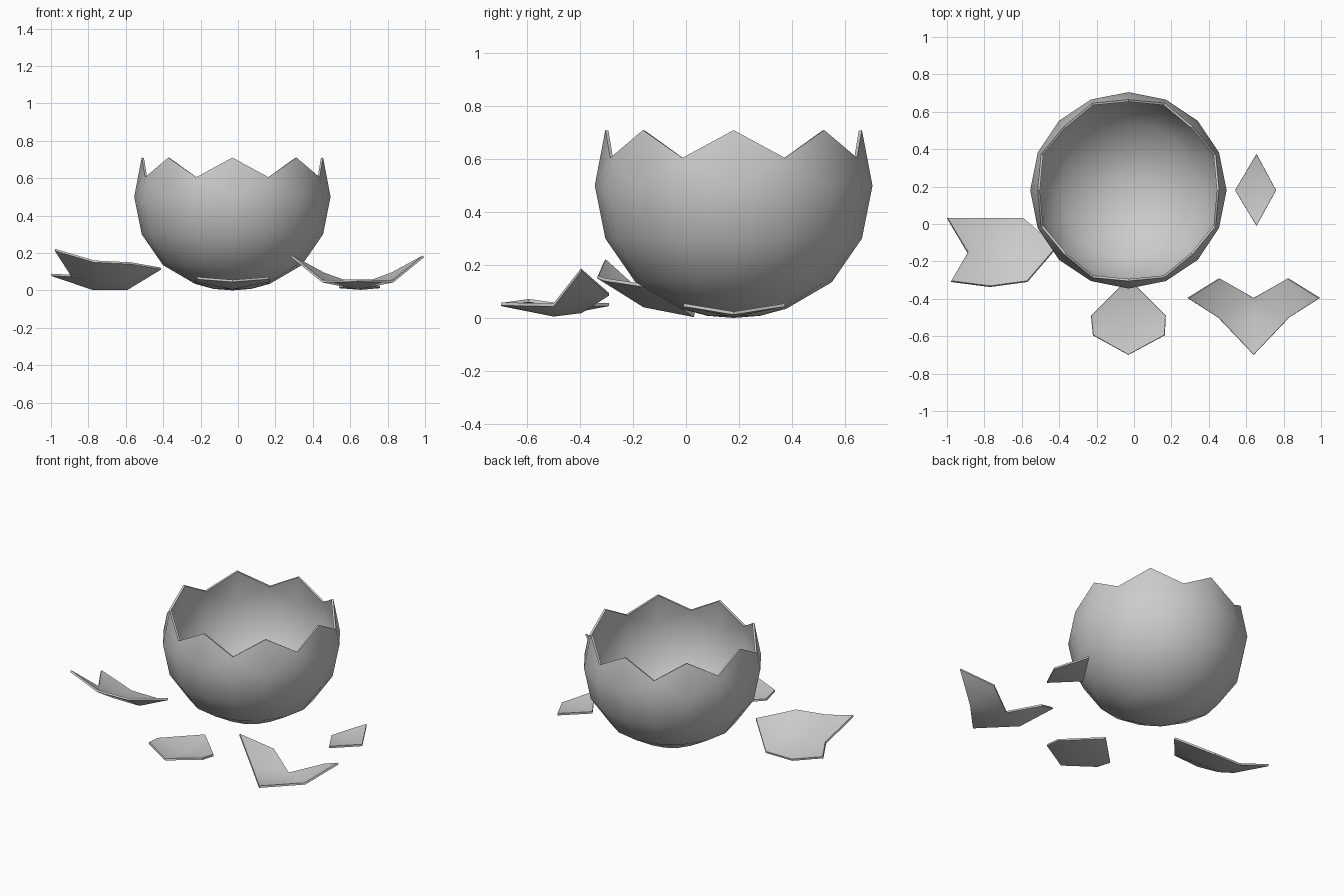
import bpy
import math

if "Cube" in bpy.data.objects:
    bpy.data.objects.remove(bpy.data.objects["Cube"])


def add_shell(name, verts, faces, offset, thickness=0.012):
    """Smooth mesh given thickness on its inner side."""
    mesh = bpy.data.meshes.new(name)
    mesh.from_pydata(verts, [], faces)
    mesh.update()
    ob = bpy.data.objects.new(name, mesh)
    bpy.context.collection.objects.link(ob)
    mod = ob.modifiers.new("thickness", 'SOLIDIFY')
    mod.thickness = thickness
    mod.offset = offset
    bpy.ops.object.select_all(action='DESELECT')
    ob.select_set(True)
    bpy.context.view_layer.objects.active = ob
    bpy.ops.object.modifier_apply(modifier=mod.name)
    bpy.ops.object.shade_smooth_by_angle(angle=math.radians(40))
    return ob


def fan(rim):
    """Triangles from vertex 0 around a rim of vertices 1..rim."""
    return [(0, i + 1, (i + 1) % rim + 1) for i in range(rim)]


# Broken round shell: 16-sided profile with eight points along the rim
N, CX, CY = 16, -0.03, 0.18
profile = [(0.10, 0.008), (0.20, 0.035), (0.371, 0.135), (0.485, 0.30), (0.525, 0.50)]
verts = [(CX, CY, 0)]
for r, z in profile:
    for i in range(N):
        a = 2 * math.pi * i / N
        verts.append((CX + r * math.cos(a), CY + r * math.sin(a), z))
for i in range(N):
    r, z = (0.505, 0.605) if i % 2 else (0.485, 0.71)
    a = 2 * math.pi * i / N
    verts.append((CX + r * math.cos(a), CY + r * math.sin(a), z))
faces = [(0, (i + 1) % N + 1, i + 1) for i in range(N)]
for k in range(len(profile)):
    for i in range(N):
        j = (i + 1) % N
        a, b = 1 + k * N, 1 + (k + 1) * N
        if k < len(profile) - 1:
            faces.append((a + i, a + j, b + j, b + i))
        elif i % 2:
            faces += [(a + i, a + j, b + i), (a + j, b + j, b + i)]
        else:
            faces += [(a + i, a + j, b + j), (a + i, b + j, b + i)]
add_shell("broken_shell", verts, faces, -1)

# Six-sided fragment in front
add_shell("front_fragment", [
    (-0.03, -0.50, 0.005), (-0.03, -0.29, 0.045), (-0.23, -0.49, 0.045),
    (-0.22, -0.595, 0.06), (-0.03, -0.70, 0.045), (0.165, -0.595, 0.06),
    (0.17, -0.49, 0.045)], fan(6), 1)

# Diamond fragment on the right
add_shell("diamond_fragment", [
    (0.655, 0.18, 0.003), (0.655, 0.375, 0.043), (0.54, 0.18, 0.012),
    (0.655, -0.01, 0.043), (0.76, 0.18, 0.012)], fan(4), 1)

# Winged fragment at front right, mirrored about its own centre line
half = [(0.19, -0.50, 0.043), (0.355, -0.395, 0.177), (0.185, -0.29, 0.085)]
verts = [(0.64, -0.50, 0.005), (0.64, -0.70, 0.047), (0.64, -0.395, 0.018)]
verts += [(0.64 + s * x, y, z) for s in (1, -1) for x, y, z in half]
right = [(0, 1, 3), (0, 3, 2), (3, 4, 5), (3, 5, 2)]
swap = {0: 0, 1: 1, 2: 2, 3: 6, 4: 7, 5: 8}
left = [tuple(swap[v] for v in reversed(f)) for f in right]
add_shell("winged_fragment", verts, right + left, 1)

# Large notched fragment on the left
add_shell("notched_fragment", [
    (-1.00, 0.03, 0.078), (-0.78, 0.03, 0.003), (-0.59, 0.03, 0.003),
    (-0.41, -0.125, 0.112), (-0.57, -0.31, 0.14), (-0.77, -0.337, 0.15),
    (-0.98, -0.31, 0.212), (-0.89, -0.155, 0.073), (-0.78, -0.16, 0.04),
    (-0.59, -0.16, 0.04)],
    [(0, 7, 8, 1), (1, 8, 9, 2), (2, 9, 3), (9, 4, 3), (8, 5, 4, 9), (7, 6, 5, 8)], 1)
